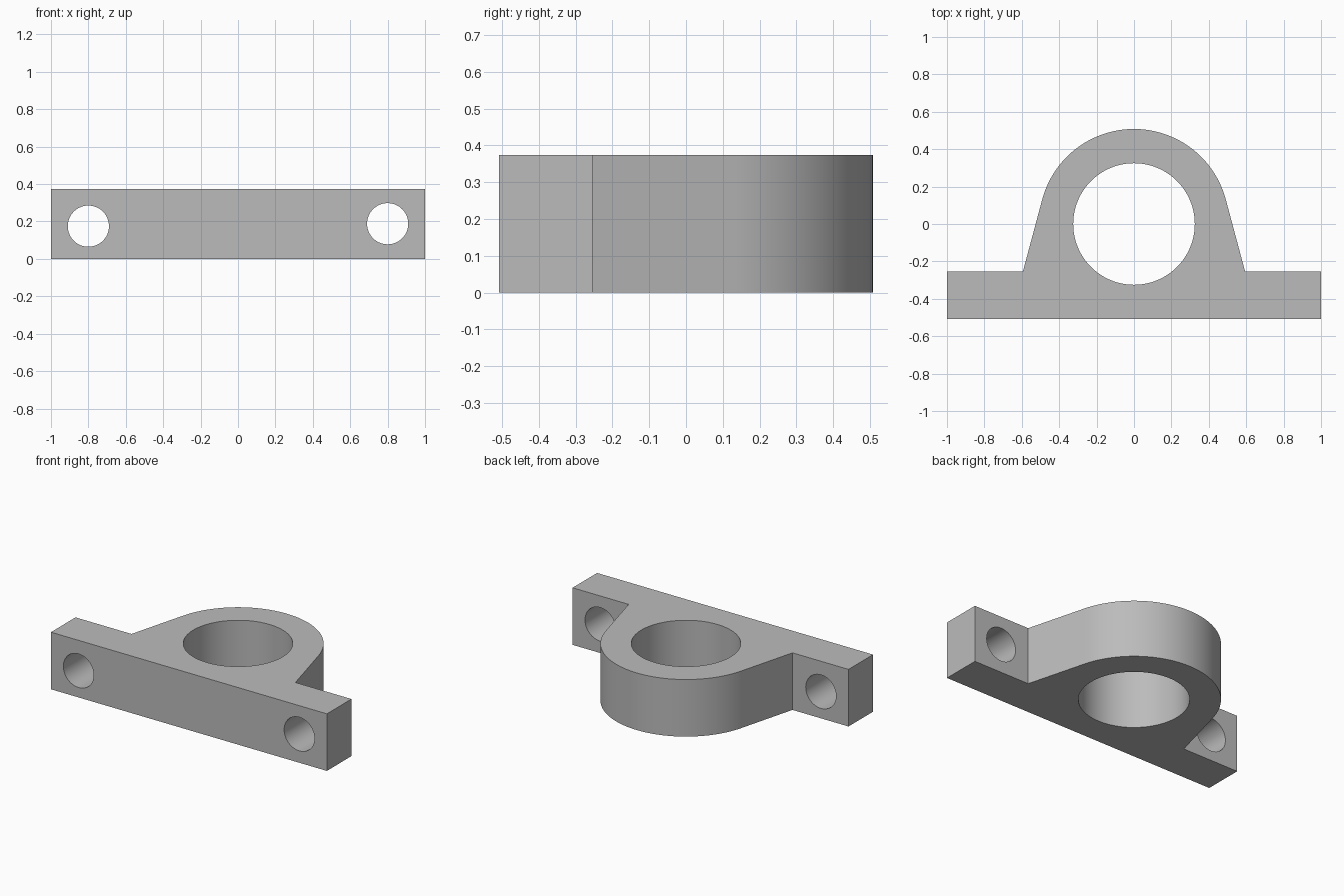
import bpy, bmesh, math
from mathutils import Vector, Matrix

HEIGHT = 0.374        # thickness along z
FRONT, STEP = -0.508, -0.254   # front face and back of the mounting flange
OUTER, BORE, BOLT = 0.508, 0.325, 0.11
FOOT = 0.594          # half width where the housing meets the flange

cube = bpy.data.objects.get("Cube")
if cube:
    bpy.data.objects.remove(cube, do_unlink=True)

grey = bpy.data.materials.new("plain grey")
grey.use_nodes = True
colour = (0.5, 0.5, 0.5, 1)
grey.diffuse_color = colour
grey.node_tree.nodes["Principled BSDF"].inputs["Base Color"].default_value = colour


def make_object(name, bm):
    bmesh.ops.recalc_face_normals(bm, faces=bm.faces)
    mesh = bpy.data.meshes.new(name)
    bm.to_mesh(mesh)
    bm.free()
    mesh.materials.append(grey)
    obj = bpy.data.objects.new(name, mesh)
    bpy.context.collection.objects.link(obj)
    return obj


def cylinder(name, radius, depth, matrix):
    bm = bmesh.new()
    bmesh.ops.create_cone(bm, cap_ends=True, segments=96, radius1=radius,
                          radius2=radius, depth=depth, matrix=matrix)
    obj = make_object(name, bm)
    obj.hide_render = True
    return obj


# Body: flange and round housing share one outline, sides tangent to the arc
start = math.atan2(STEP, FOOT) + math.acos(OUTER / math.hypot(FOOT, STEP))
steps = 72
arc = [start + (math.pi - 2 * start) * i / steps for i in range(steps + 1)]
outline = [(-1, FRONT), (1, FRONT), (1, STEP), (FOOT, STEP)]
outline += [(OUTER * math.cos(a), OUTER * math.sin(a)) for a in arc]
outline += [(-FOOT, STEP), (-1, STEP)]

bm = bmesh.new()
base = bm.faces.new([bm.verts.new((x, y, 0)) for x, y in outline])
top = bmesh.ops.extrude_face_region(bm, geom=[base])
bmesh.ops.translate(bm, vec=Vector((0, 0, HEIGHT)),
                    verts=[v for v in top["geom"] if isinstance(v, bmesh.types.BMVert)])
body = make_object("bearing_block", bm)

# Cutters: vertical bore and two bolt holes through the flange
cutters = [cylinder("bore_cutter", BORE, 1, Matrix.Translation((0, 0, HEIGHT / 2)))]
for side, x, z in (("right", -0.8, 0.175), ("left", 0.8, 0.188)):
    place = Matrix.Translation((x, (FRONT + STEP) / 2, z)) @ Matrix.Rotation(math.pi / 2, 4, "X")
    cutters.append(cylinder(side + "_bolt_cutter", BOLT, 0.4, place))

bpy.ops.object.select_all(action="DESELECT")
body.select_set(True)
bpy.context.view_layer.objects.active = body
for cutter in cutters:
    cut = body.modifiers.new(cutter.name, "BOOLEAN")
    cut.operation = "DIFFERENCE"
    cut.solver = "EXACT"
    cut.object = cutter
    bpy.ops.object.modifier_apply(modifier=cut.name)
    bpy.data.objects.remove(cutter, do_unlink=True)

# Smooth curved walls, crisp edges, flat tangent sides
bpy.ops.object.shade_smooth_by_angle(angle=math.radians(30))
weighted = body.modifiers.new("weighted_normals", "WEIGHTED_NORMAL")
weighted.keep_sharp = True
